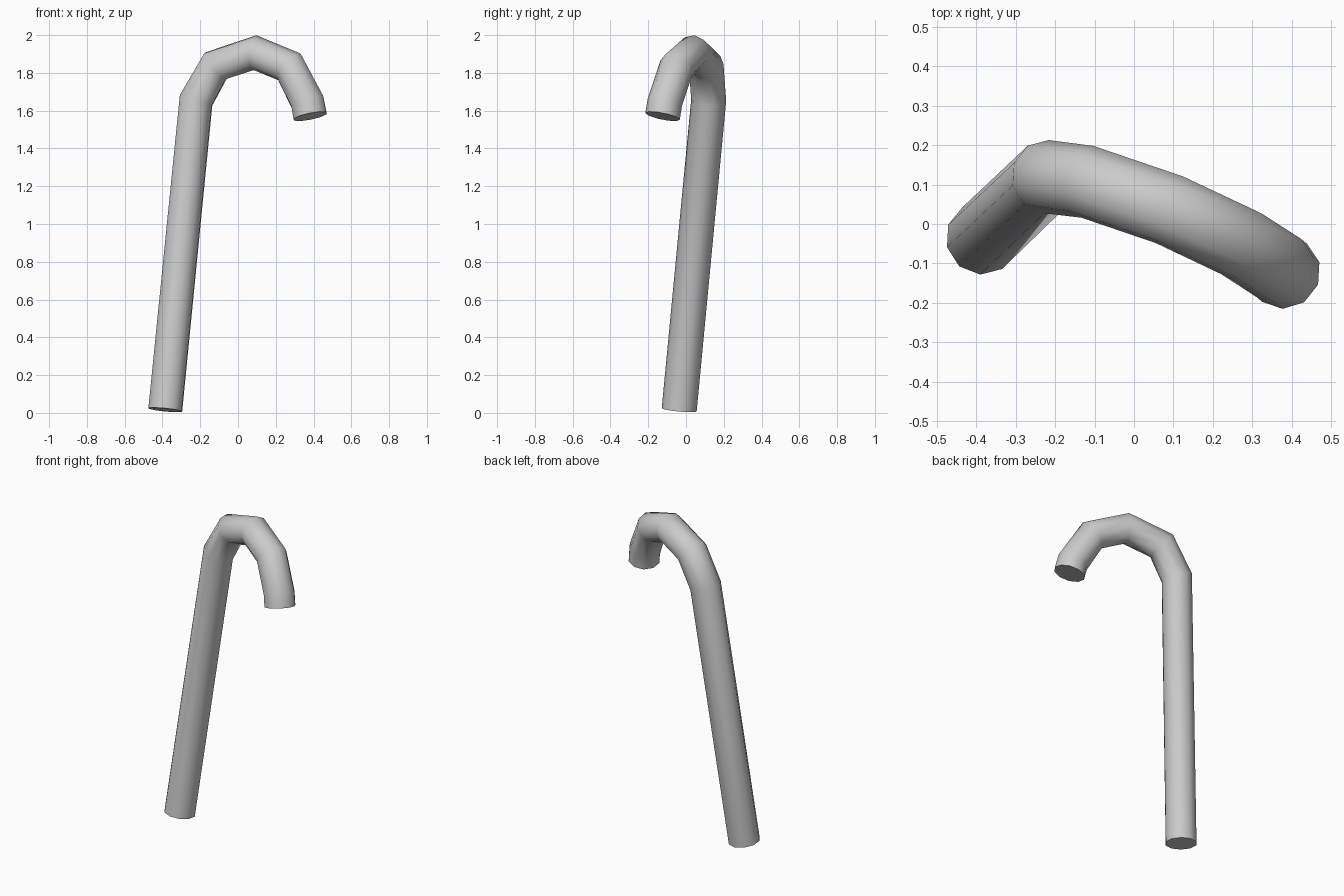
import bpy, bmesh, math
from mathutils import Vector

cube = bpy.data.objects.get("Cube")
if cube:
    bpy.data.objects.remove(cube, do_unlink=True)

RADIUS = 0.093
SIDES = 10

# Centre line: straight leaning shaft, then the hook
path = [Vector(p) for p in (
    (-0.385, -0.036, 0.016),
    (-0.222, 0.12, 1.655),
    (-0.118, 0.107, 1.838),
    (0.09, 0.036, 1.907),
    (0.272, -0.05, 1.832),
    (0.368, -0.112, 1.645),
    (0.382, -0.124, 1.57),
)]

# Normal of the plane in which the hook bends
shaft = (path[1] - path[0]).normalized()
side = shaft.cross(path[-1] - path[1]).normalized()


def tangent(i):
    """Direction of the tube at a ring, halfway between its neighbours."""
    if i == 0:
        return shaft
    if i == len(path) - 1:
        return Vector((0.2, -0.2, -1)).normalized()
    before = (path[i] - path[i - 1]).normalized()
    after = (path[i + 1] - path[i]).normalized()
    return (before + after).normalized()


# Rings along the path, bridged with quads and capped at both ends
bm = bmesh.new()
rings = []
for i, centre in enumerate(path):
    outward = tangent(i).cross(side).normalized()
    across = outward.cross(tangent(i)).normalized()
    ring = []
    for k in range(SIDES):
        a = math.tau * k / SIDES
        ring.append(bm.verts.new(
            centre + RADIUS * (math.cos(a) * outward + math.sin(a) * across)))
    rings.append(ring)
for lower, upper in zip(rings, rings[1:]):
    for k in range(SIDES):
        n = (k + 1) % SIDES
        bm.faces.new((lower[k], lower[n], upper[n], upper[k]))
bm.faces.new(rings[0])
bm.faces.new(rings[-1])
bmesh.ops.recalc_face_normals(bm, faces=bm.faces[:])

mesh = bpy.data.meshes.new("hooked_cane")
bm.to_mesh(mesh)
bm.free()
cane = bpy.data.objects.new("hooked_cane", mesh)
bpy.context.collection.objects.link(cane)

# Plain grey finish
grey = bpy.data.materials.new("light_grey")
grey.use_nodes = True
colour = (0.6, 0.6, 0.6, 1)
grey.diffuse_color = colour
grey.node_tree.nodes["Principled BSDF"].inputs["Base Color"].default_value = colour
mesh.materials.append(grey)

# Smooth tube with crisp end caps
bpy.ops.object.select_all(action='DESELECT')
cane.select_set(True)
bpy.context.view_layer.objects.active = cane
bpy.ops.object.shade_smooth_by_angle(angle=math.radians(50))
